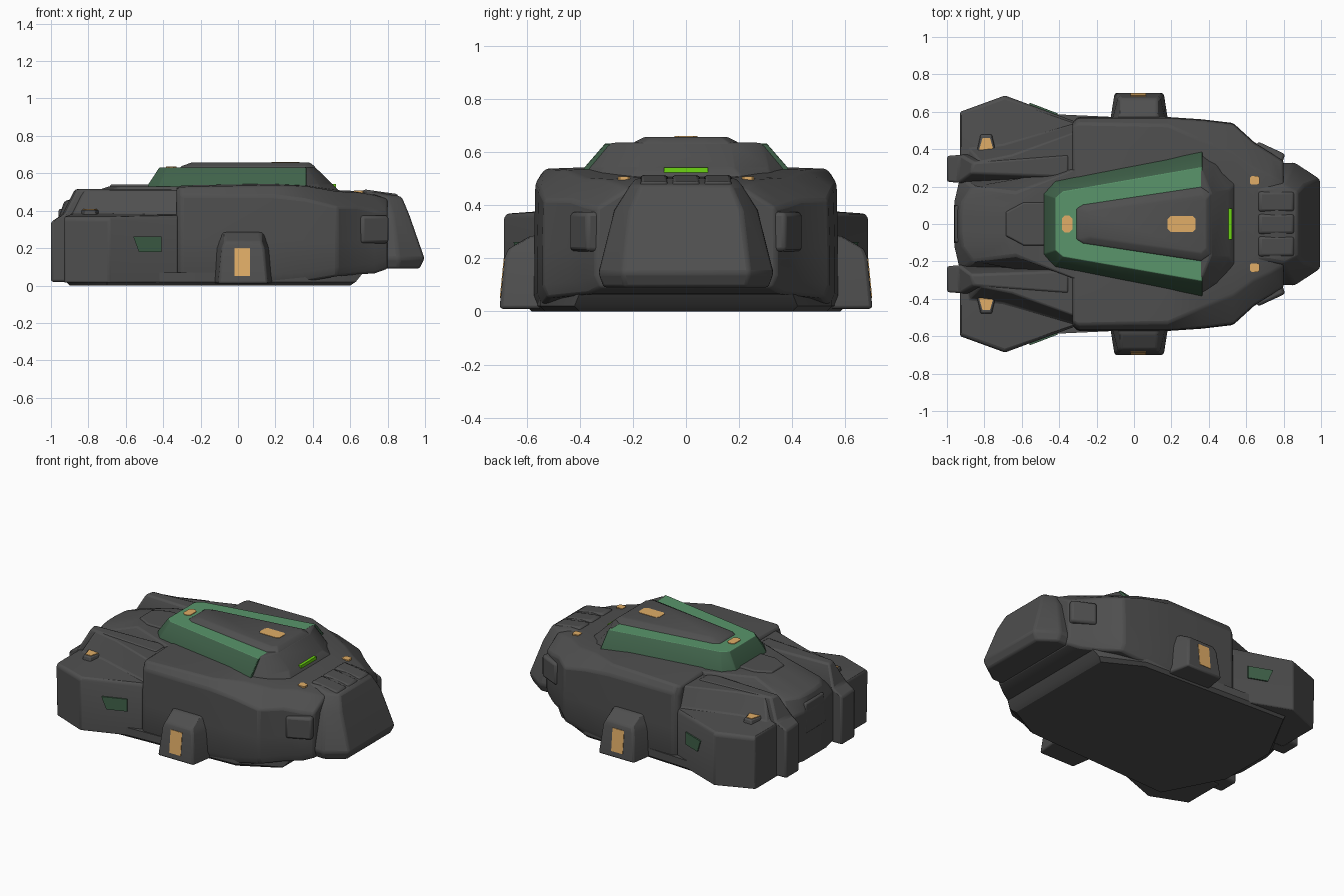
import bpy, bmesh, math
from mathutils import Matrix


def mat(name, *rgb):
    m = bpy.data.materials.new(name)
    m.diffuse_color = (*rgb, 1)
    return m


GREY = mat("dark grey", .078, .078, .078)
GREEN = mat("canopy green", .10, .30, .145)
DEEP = mat("deep green", .05, .12, .067)
AMBER = mat("amber", .75, .42, .135)
LIME = mat("lime", .15, .66, .006)


def loft(name, rings, material, bevel=0.012):
    """Skin equal-length closed rings and cap both ends."""
    bm = bmesh.new()
    vr = [[bm.verts.new(p) for p in r] for r in rings]
    n = len(vr[0])
    for a, b in zip(vr, vr[1:]):
        for i in range(n):
            j = (i + 1) % n
            bm.faces.new((a[i], a[j], b[j], b[i]))
    bm.faces.new(vr[0][::-1])
    bm.faces.new(vr[-1])
    bmesh.ops.recalc_face_normals(bm, faces=bm.faces)
    me = bpy.data.meshes.new(name)
    bm.to_mesh(me)
    bm.free()
    me.materials.append(material)
    ob = bpy.data.objects.new(name, me)
    bpy.context.collection.objects.link(ob)
    if bevel:
        b = ob.modifiers.new("bevel", 'BEVEL')
        b.width, b.segments, b.limit_method = bevel, 2, 'ANGLE'
        b.angle_limit = math.radians(25)
    bpy.ops.object.select_all(action='DESELECT')
    ob.select_set(True)
    bpy.context.view_layer.objects.active = ob
    bpy.ops.object.shade_smooth_by_angle(angle=math.radians(30))
    return ob


def sym(half):
    """Mirror a half outline of (x, y) points across y = 0."""
    return half + [(x, -y) for x, y in reversed(half)]


def layers(name, levels, material, bevel=0.012, side=0):
    """Loft (z, outline) levels; side 0 mirrors the outline into one solid."""
    rings = []
    for z, pts in levels:
        pts = sym(pts) if side == 0 else [(x, y * side) for x, y in pts]
        rings.append([(x, y, z) for x, y in pts])
    return loft(name, rings, material, bevel)


def box(name, c, s, material, taper=1.0, rot=None, bevel=0.0, clip=0.0):
    """Box with tapered top, clipped vertical corners and optional rotation."""
    hx, hy = s[0] / 2, s[1] / 2
    outline = [(-hx, -hy), (hx, -hy), (hx, hy), (-hx, hy)]
    if clip:
        a, b = hx - clip, hy - clip
        outline = [(-a, -hy), (a, -hy), (hx, -b), (hx, b),
                   (a, hy), (-a, hy), (-hx, b), (-hx, -b)]
    rings = [[(x * t, y * t, z * s[2] / 2) for x, y in outline]
             for z, t in ((-1, 1), (1, taper))]
    ob = loft(name, rings, material, bevel)
    ob.matrix_world = Matrix.Translation(c) @ (rot.to_4x4() if rot else Matrix())
    return ob


# Main hull: x, half width, floor, shoulder z, top half width, top z
hull = [(-.33, .545, .02, .46, .50, .525), (-.30, .572, .01, .48, .52, .535),
        (.18, .572, .01, .48, .51, .545), (.36, .56, .02, .46, .43, .54),
        (.53, .54, .05, .42, .36, .51), (.64, .44, .06, .42, .28, .505),
        (.73, .385, .065, .40, .24, .49), (.80, .34, .09, .39, .20, .47)]
rings = []
for x, w, zb, zs, tw, zt in hull:
    half = [(w - .02, zb), (w, zb + .05), (w, (zb + zs) / 2), (w - .005, zs),
            (tw + .02, zt - .008), (tw * .6, zt)]
    rings.append([(x, y, z) for y, z in half] +
                 [(x, -y, z) for y, z in reversed(half)])
loft("main_hull", rings, GREY)

# Flat belly
layers("belly", [(0, [(-.90, .20), (-.70, .58), (.36, .53), (.60, .40)]),
                 (.02, [(-.92, .20), (-.70, .60), (.36, .55), (.63, .42)]),
                 (.07, [(-.92, .20), (-.70, .60), (.36, .55), (.67, .40)])], GREY, 0)

# Nose with slanted front
layers("nose", [(.09, [(.55, .30), (.86, .31), (.97, .23)]),
                (.145, [(.55, .32), (.86, .33), (.997, .24)]),
                (.38, [(.55, .27), (.83, .27), (.915, .21)]),
                (.475, [(.55, .21), (.80, .21), (.875, .17)]),
                (.50, [(.55, .19), (.70, .19), (.76, .16)])], GREY)
for y in (-.12, 0, .12):
    box("nose_slat", (.76, y, .482), (.21, .115, .04), GREY, .88,
        Matrix.Rotation(math.radians(8), 3, 'Y'), .012)
# Raised panel on the slanted nose face
loft("nose_panel", [[(x + d, y, z) for x, y, z in
                     ((.890, .16, .40), (.890, -.16, .40),
                      (.975, -.07, .18), (.975, .07, .18))] for d in (-.02, .010)],
     GREY, .004)

# Rear deck between the pods
layers("rear_deck", [(.03, [(-.96, .04), (-.96, .12), (-.93, .24), (-.30, .30)]),
                     (.36, [(-.96, .04), (-.96, .12), (-.93, .25), (-.30, .30)]),
                     (.45, [(-.93, .04), (-.92, .12), (-.86, .20), (-.30, .30)]),
                     (.53, [(-.69, .04), (-.69, .10), (-.62, .17), (-.30, .30)])], GREY)
layers("deck_plate", [(.52, [(-.69, .07), (-.59, .12), (-.40, .12)]),
                      (.54, [(-.68, .06), (-.59, .11), (-.40, .11)])], GREY, .004)
box("rear_panel", (-.925, 0, .31), (.075, .22, .2), GREY, .9, None, .01)

for s in (1, -1):
    # Rear pods and their inner shoulders
    layers("rear_pod", [
        (.015, [(-.93, .30), (-.93, .59), (-.69, .687), (-.32, .55), (-.30, .28)]),
        (.35, [(-.93, .30), (-.93, .60), (-.69, .687), (-.32, .55), (-.30, .28)]),
        (.368, [(-.925, .30), (-.925, .59), (-.69, .675), (-.32, .545), (-.30, .28)]),
        (.385, [(-.90, .30), (-.88, .40), (-.70, .42), (-.32, .53), (-.30, .28)]),
        (.51, [(-.85, .29), (-.82, .335), (-.65, .37), (-.32, .49), (-.30, .28)])],
        GREY, .008, side=s)
    layers("pod_shoulder", [
        (.02, [(-1.0, .225), (-1.0, .365), (-.35, .38), (-.35, .21)]),
        (.34, [(-1.0, .225), (-1.0, .365), (-.35, .38), (-.35, .21)]),
        (.38, [(-.94, .22), (-.93, .37), (-.35, .38), (-.35, .21)]),
        (.515, [(-.875, .27), (-.86, .33), (-.35, .37), (-.35, .25)])], GREY, side=s)
    # Vent with amber inset on each pod
    layers("pod_vent", [
        (.35, [(-.85, .38), (-.825, .485), (-.755, .485), (-.73, .38)]),
        (.405, [(-.84, .38), (-.815, .475), (-.765, .475), (-.74, .38)])],
        GREY, .006, s)
    layers("pod_vent_light", [
        (.400, [(-.83, .39), (-.81, .46), (-.77, .46), (-.75, .39)]),
        (.409, [(-.83, .39), (-.81, .46), (-.77, .46), (-.75, .39)])],
        AMBER, 0, s)
    # Green plate on the slanted pod flank
    layers("pod_side_plate", [
        (.18, [(-.53, .620), (-.53, .638), (-.41, .592), (-.41, .575)]),
        (.262, [(-.56, .630), (-.56, .649), (-.41, .592), (-.41, .575)])], DEEP, 0, s)
    # Side fins
    layers("side_fin", [
        (.01, [(-.13, .54), (-.105, .702), (.16, .702), (.185, .54)]),
        (.20, [(-.12, .54), (-.085, .683), (.14, .683), (.17, .54)]),
        (.235, [(-.11, .54), (-.07, .67), (.125, .67), (.16, .54)]),
        (.285, [(-.10, .54), (-.07, .585), (.12, .585), (.15, .54)])], GREY, side=s)
    layers("fin_light", [
        (.05, [(-.02, .68), (-.02, .701), (.065, .701), (.065, .68)]),
        (.20, [(-.02, .67), (-.02, .686), (.065, .686), (.065, .67)])], AMBER, 0, s)
    # Cheek pods beside the nose
    box("cheek_pod", (.70, s * .33, .30), (.19, .17, .17), GREY, .85,
        Matrix.Rotation(math.radians(-25 * s), 3, 'Z')
        @ Matrix.Rotation(math.radians(-90 * s), 3, 'X'), .015)
    box("nose_marker", (.645, s * .233, .501), (.05, .046, .012), AMBER, 1, None, 0, .008)

# Canopy: green surround with darker flanks, dark brow and raised dark spine
canopy = layers("canopy", [(.50, [(-.49, .16), (-.43, .235), (.365, .39)]),
                           (.54, [(-.48, .16), (-.42, .225), (.365, .385)]),
                           (.632, [(-.42, .14), (-.38, .175), (.365, .305)])], DEEP, .004)
canopy.data.materials.append(GREEN)
for f in canopy.data.polygons:
    f.material_index = 1 if f.normal.z > .9 else 0
layers("canopy_brow", [(.50, [(.355, .38), (.45, .33), (.545, .22)]),
                       (.54, [(.355, .37), (.43, .31), (.507, .18)]),
                       (.635, [(.355, .295), (.37, .27), (.41, .17)])], GREY)
layers("canopy_spine", [(.62, [(-.315, .085), (-.28, .11), (.36, .205), (.42, .17)]),
                        (.637, [(-.305, .08), (-.27, .10), (.36, .195), (.41, .16)]),
                        (.657, [(-.25, .06), (-.22, .075), (.36, .155), (.385, .13)])],
       GREY, .006)

# Top lights
box("spine_light", (.255, 0, .655), (.15, .085, .009), AMBER, 1, None, 0, .015)
box("canopy_light", (-.357, 0, .632), (.055, .09, .009), AMBER, 1, None, 0, .015)
box("brow_light", (.513, 0, .525), (.022, .165, .034), LIME)
